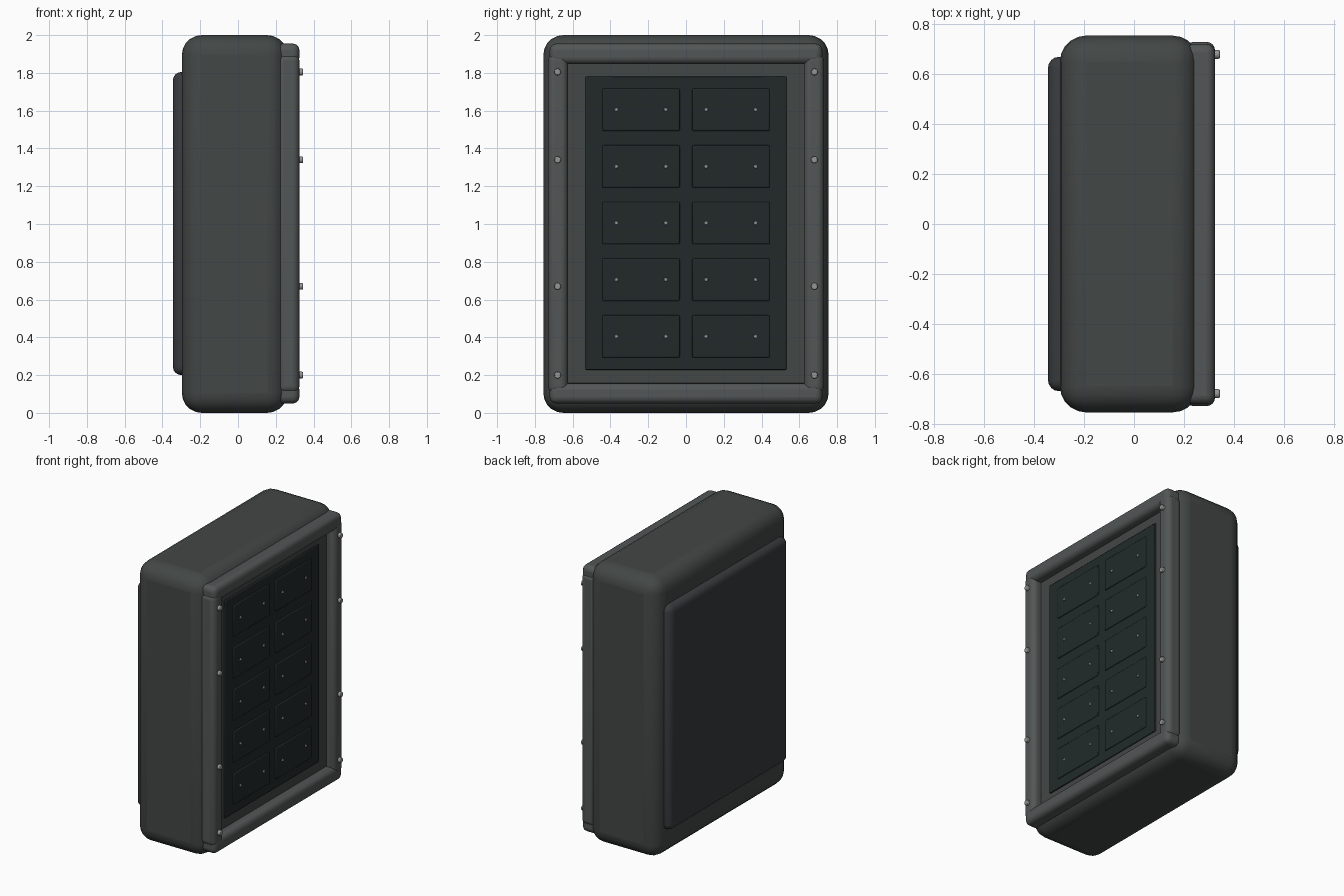
import bpy, math

if "Cube" in bpy.data.objects:
    bpy.data.objects.remove(bpy.data.objects["Cube"])


def material(name, r, g, b):
    m = bpy.data.materials.new(name)
    m.diffuse_color = (r, g, b, 1)
    m.use_nodes = True
    m.node_tree.nodes["Principled BSDF"].inputs["Base Color"].default_value = m.diffuse_color
    return m


BODY = material("body_grey", 0.055, 0.063, 0.060)
RAIL = material("rail_grey", 0.085, 0.093, 0.092)
BACK = material("back_grey", 0.040, 0.044, 0.048)
DARK = material("panel_dark", 0.016, 0.023, 0.023)
METAL = material("bolt_metal", 0.30, 0.31, 0.31)


def finish(o, name, mat, bevel, segments):
    o.name = name
    o.data.materials.append(mat)
    if bevel:
        b = o.modifiers.new("Bevel", 'BEVEL')
        b.width, b.segments = bevel, segments
        b.limit_method = 'ANGLE'
        b.angle_limit = math.radians(40)
    bpy.ops.object.shade_smooth_by_angle(angle=math.radians(32))
    return o


def box(name, x, y, z, mat, bevel=0.0, segments=4):
    """Rounded box from (min, max) ranges."""
    bpy.ops.mesh.primitive_cube_add(
        size=1, location=[(a + b) / 2 for a, b in (x, y, z)])
    o = bpy.context.object
    o.scale = [b - a for a, b in (x, y, z)]
    bpy.ops.object.transform_apply(location=False, rotation=False, scale=True)
    return finish(o, name, mat, bevel, segments)


def bolt(name, x, y, z, radius, bevel):
    """Short cylinder along x, given by its (min, max) x range."""
    bpy.ops.mesh.primitive_cylinder_add(
        vertices=16, radius=radius, depth=x[1] - x[0],
        location=((x[0] + x[1]) / 2, y, z), rotation=(0, math.pi / 2, 0))
    return finish(bpy.context.object, name, METAL, bevel, 2)


# main housing and raised back cover
box("housing", (-0.297, 0.26), (-0.755, 0.755), (0, 2), BODY, 0.105, 5)
box("back_cover", (-0.345, -0.2), (-0.67, 0.67), (0.2, 1.805), BACK, 0.045, 4)

# frame of padded rails around the face
for s, side in ((-1, "left"), (1, "right")):
    y = sorted((s * 0.625, s * 0.73))
    box("side_rail_" + side, (0.205, 0.325), y, (0.105, 1.9), RAIL, 0.035)
    # bolts along each side rail
    for i, z in enumerate((0.2, 0.67, 1.34, 1.805)):
        bolt(f"rail_bolt_{side}_{i}", (0.31, 0.344), s * 0.68, z, 0.018, 0.005)
for name, z in (("bottom_rail", (0.05, 0.157)), ("top_rail", (1.847, 1.955))):
    box(name, (0.2, 0.325), (-0.722, 0.722), z, RAIL, 0.035)

# dark face panel with a grid of riveted plates
box("face_panel", (0.23, 0.27), (-0.532, 0.532), (0.228, 1.78), DARK, 0.005, 2)
for row in range(5):
    z = 0.405 + 0.3 * row
    for s, side in ((-1, "left"), (1, "right")):
        y = s * 0.238
        box(f"plate_{side}_{row}", (0.26, 0.277), (y - 0.205, y + 0.205),
            (z - 0.112, z + 0.112), DARK, 0.006, 2)
        for k in (-1, 1):
            bolt(f"plate_rivet_{side}_{row}_{k}", (0.27, 0.284),
                 y + k * 0.131, z, 0.010, 0.003)
